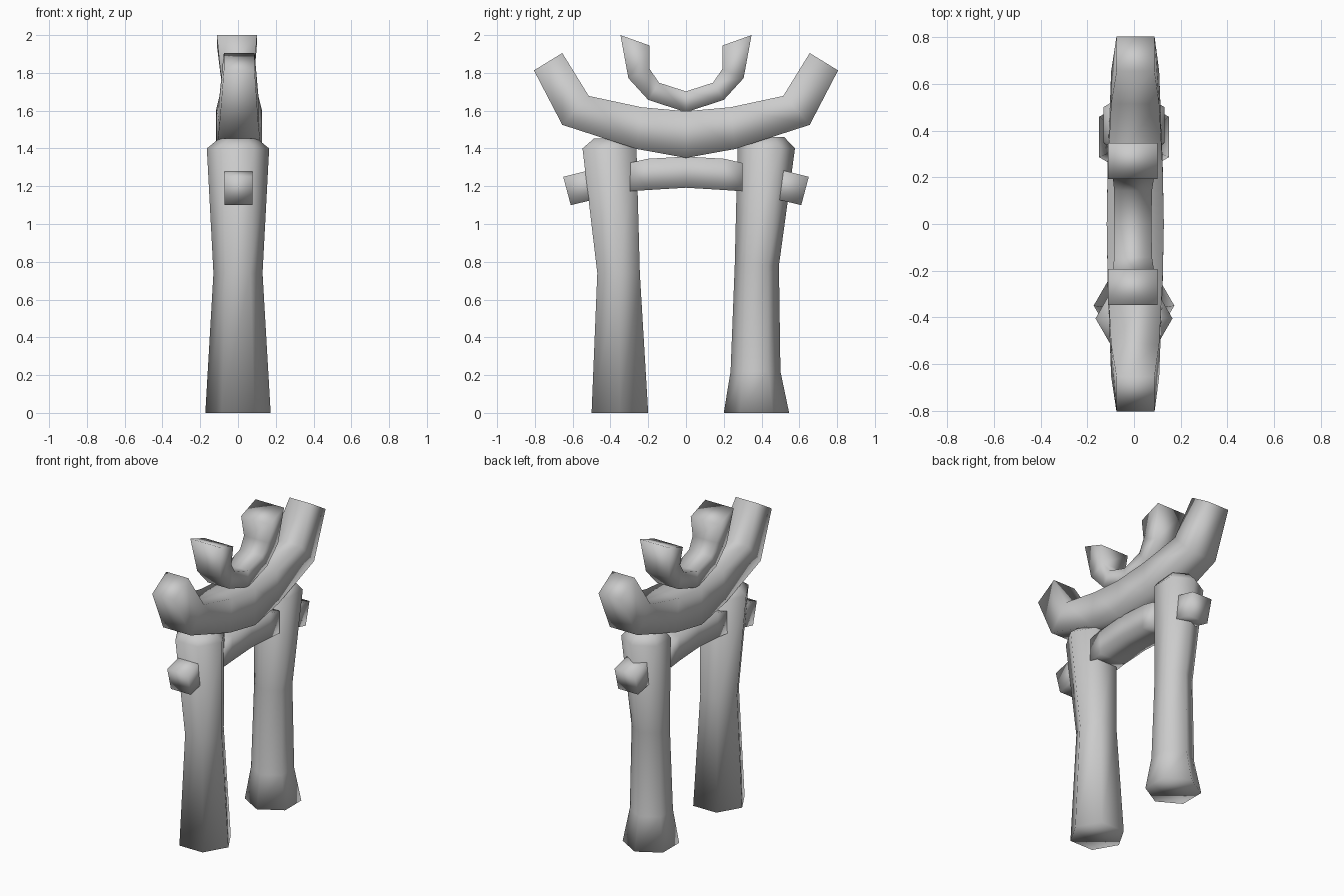
import bpy, math

if "Cube" in bpy.data.objects:
    bpy.data.objects.remove(bpy.data.objects["Cube"])


def skin(name, rings):
    """Join equal-sized vertex rings into a capped, smooth-shaded tube."""
    n = len(rings[0])
    verts = [v for ring in rings for v in ring]
    faces = []
    for i in range(len(rings) - 1):
        a, b = i * n, (i + 1) * n
        for k in range(n):
            j = (k + 1) % n
            faces.append((a + k, a + j, b + j, b + k))
    faces.append(tuple(reversed(range(n))))
    faces.append(tuple(range(len(verts) - n, len(verts))))
    mesh = bpy.data.meshes.new(name)
    mesh.from_pydata(verts, [], faces)
    mesh.update()
    for p in mesh.polygons:
        p.use_smooth = True
    obj = bpy.data.objects.new(name, mesh)
    bpy.context.collection.objects.link(obj)
    return obj


def post(name, sections, turn):
    """Six-sided post from (z, centre y, radius) sections."""
    skin(name, [[(r * math.cos(turn + k * math.pi / 3),
                  y + r * math.sin(turn + k * math.pi / 3), z) for k in range(6)]
                for z, y, r in sections])


def bar(name, stations):
    """Four-sided bar from (lower y, lower z, upper y, upper z, x min, x max)."""
    skin(name, [[(x0, yl, zl), (x0, yu, zu), (x1, yu, zu), (x1, yl, zl)]
                for yl, zl, yu, zu, x0, x1 in stations])


def mirrored(half):
    """Extend stations running from the centre outwards to both sides."""
    other = [(-a, b, -c, d, e, f) for a, b, c, d, e, f in half[1:]]
    return other[::-1] + half


# Two tapered posts, each with a domed top
post("front_post", [(0, -0.35, 0.173), (0.74, -0.357, 0.13),
                    (1.40, -0.405, 0.165), (1.453, -0.40, 0.10)], 0)
post("back_post", [(0, 0.373, 0.173), (0.22, 0.368, 0.132), (0.78, 0.375, 0.117),
                   (1.40, 0.425, 0.152), (1.46, 0.42, 0.10)], math.pi / 6)

# Upswept top beam
bar("top_beam", mirrored([
    (0, 1.35, 0, 1.597, -0.117, 0.128),
    (0.26, 1.397, 0.235, 1.618, -0.113, 0.123),
    (0.655, 1.525, 0.515, 1.678, -0.098, 0.108),
    (0.805, 1.813, 0.655, 1.905, -0.075, 0.088)]))

# Lower tie beam between the posts
bar("tie_beam", mirrored([
    (0, 1.192, 0, 1.357, -0.095, 0.10),
    (0.20, 1.18, 0.205, 1.345, -0.095, 0.10),
    (0.30, 1.173, 0.30, 1.323, -0.10, 0.10)]))

# Tie beam ends sticking out of the posts
for name, s in (("front_stub", -1), ("back_stub", 1)):
    bar(name, [(s * y0, z0, s * y1, z1, -0.072, 0.077) for y0, z0, y1, z1 in
               ((0.42, 1.145, 0.45, 1.30), (0.61, 1.10, 0.65, 1.25))][::s])

# Small crescent standing on the top beam
bar("crescent", mirrored([
    (0, 1.592, 0, 1.702, -0.085, 0.075),
    (0.20, 1.657, 0.143, 1.748, -0.085, 0.077),
    (0.305, 1.772, 0.192, 1.82, -0.09, 0.085),
    (0.347, 2.0, 0.193, 1.945, -0.112, 0.10)]))
